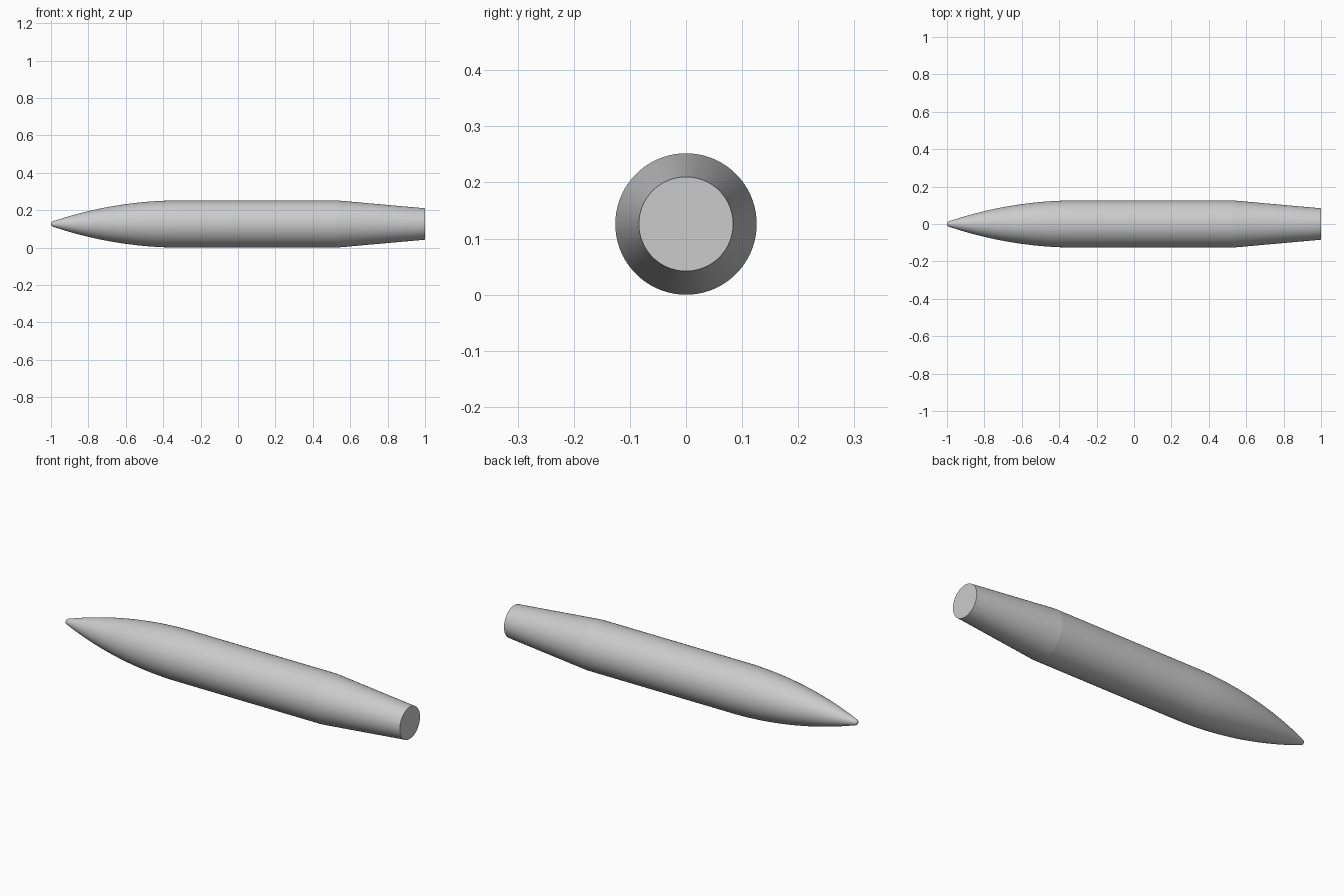
import bpy, bmesh, math

cube = bpy.data.objects.get("Cube")
if cube:
    bpy.data.objects.remove(cube, do_unlink=True)

SEGMENTS = 96
RADIUS, TAIL_RADIUS, TIP_RADIUS = 0.126, 0.084, 0.015
NOSE_END, TAIL_START = -0.31, 0.53

# Metal material
metal = bpy.data.materials.new("grey_metal")
metal.use_nodes = True
grey = (0.6, 0.6, 0.6, 1)
metal.diffuse_color = grey
metal.node_tree.nodes["Principled BSDF"].inputs["Base Color"].default_value = grey

# Profile of the nose: a rounded tip running tangent into an ogive arc
reach = NOSE_END + 1 - TIP_RADIUS
arc = (reach**2 + RADIUS**2 - TIP_RADIUS**2) / (2 * (RADIUS - TIP_RADIUS))
join = math.asin(reach / (arc - TIP_RADIUS))
profile = []
for i in range(1, 9):
    a = math.pi / 2 + (join - math.pi / 2) * i / 8
    profile.append((TIP_RADIUS - 1 - TIP_RADIUS * math.sin(a), TIP_RADIUS * math.cos(a)))
for i in range(1, 33):
    a = join * (1 - i / 32)
    profile.append((NOSE_END - arc * math.sin(a), RADIUS - arc + arc * math.cos(a)))

# Straight body and tapered tail
profile += [(TAIL_START, RADIUS), (1, TAIL_RADIUS)]

# Turn the profile around the long axis
bm = bmesh.new()
tip = bm.verts.new((-1, 0, RADIUS))
rings = []
for x, r in profile:
    ring = []
    for s in range(SEGMENTS):
        a = math.tau * s / SEGMENTS
        ring.append(bm.verts.new((x, r * math.cos(a), RADIUS + r * math.sin(a))))
    rings.append(ring)
for s in range(SEGMENTS):
    t = (s + 1) % SEGMENTS
    bm.faces.new((tip, rings[0][t], rings[0][s]))
    for a, b in zip(rings, rings[1:]):
        bm.faces.new((a[s], a[t], b[t], b[s]))
bm.faces.new(rings[-1])
bmesh.ops.recalc_face_normals(bm, faces=bm.faces)

# Smooth skin with crisp edges at the tail shoulder and base
for face in bm.faces:
    face.smooth = len(face.verts) < 5
for ring in rings[-2:]:
    for s in range(SEGMENTS):
        bm.edges.get((ring[s], ring[(s + 1) % SEGMENTS])).smooth = False

mesh = bpy.data.meshes.new("projectile_body")
bm.to_mesh(mesh)
bm.free()
mesh.materials.append(metal)
body = bpy.data.objects.new("projectile_body", mesh)
bpy.context.collection.objects.link(body)
